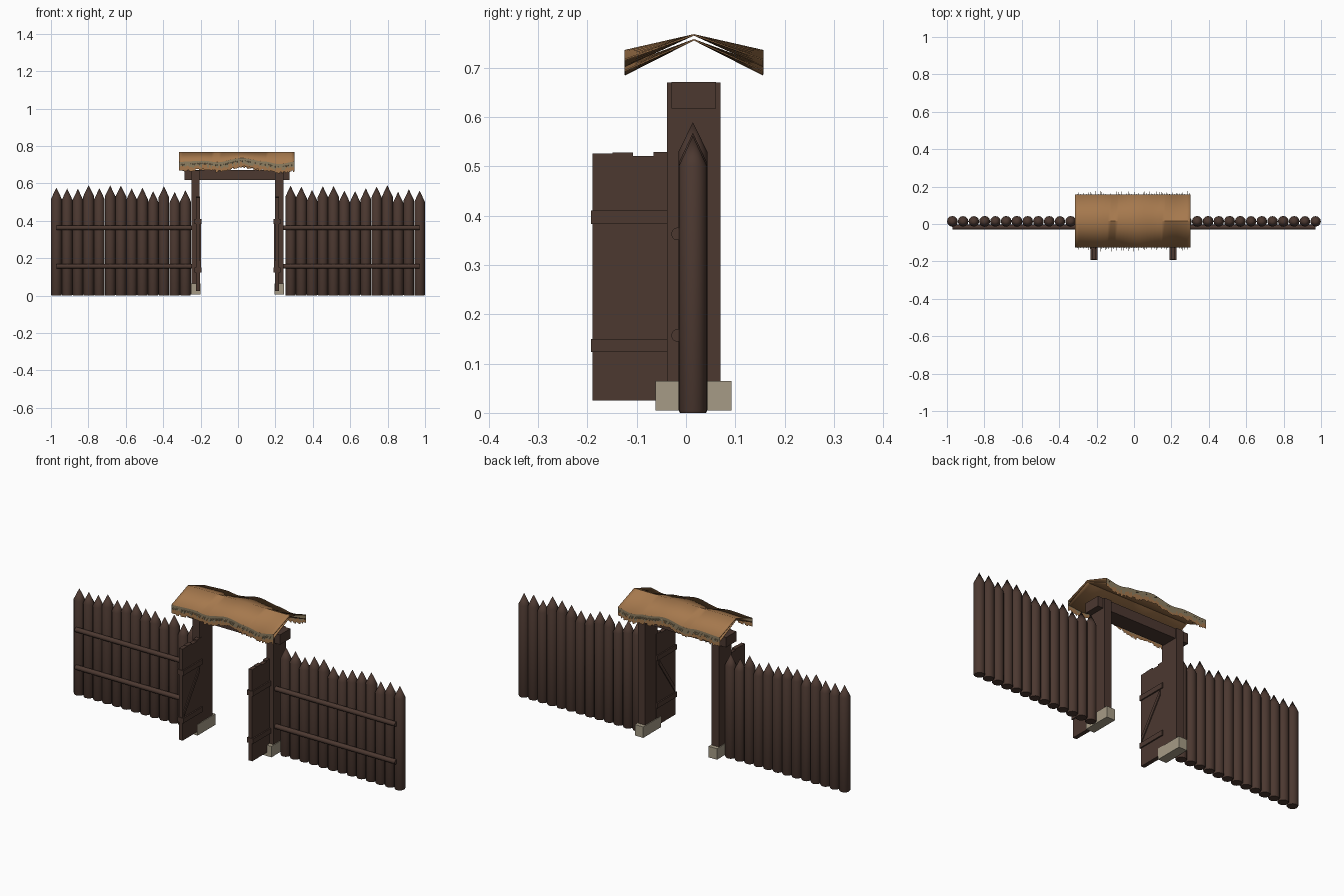
import bpy, bmesh, math, random
from mathutils import Vector

random.seed(4)
if "Cube" in bpy.data.objects:
    bpy.data.objects.remove(bpy.data.objects["Cube"])


def material(name, rgb):
    m = bpy.data.materials.new(name)
    m.use_nodes = True
    m.diffuse_color = (*rgb, 1)
    m.node_tree.nodes["Principled BSDF"].inputs["Base Color"].default_value = (*rgb, 1)
    return m


WOOD = material("dark_wood", (0.072, 0.04, 0.03))
THATCH = material("golden_thatch", (0.38, 0.19, 0.075))
GREY_STRAW = material("grey_straw", (0.27, 0.21, 0.12))
STONE = material("pale_stone", (0.38, 0.33, 0.24))


def finish(bm, name, *mats, smooth=False):
    mesh = bpy.data.meshes.new(name)
    bm.to_mesh(mesh)
    bm.free()
    for m in mats:
        mesh.materials.append(m)
    ob = bpy.data.objects.new(name, mesh)
    bpy.context.collection.objects.link(ob)
    if smooth:
        bpy.ops.object.select_all(action="DESELECT")
        ob.select_set(True)
        bpy.context.view_layer.objects.active = ob
        bpy.ops.object.shade_smooth_by_angle(angle=math.radians(40))
    return ob


def add_box(bm, xs, ys, zs):
    verts = bmesh.ops.create_cube(bm, size=1)["verts"]
    for v in verts:
        v.co = [(a + b) / 2 + c * abs(b - a) for (a, b), c in zip((xs, ys, zs), v.co)]
    return verts


def box(name, mat, xs, ys, zs):
    bm = bmesh.new()
    add_box(bm, xs, ys, zs)
    return finish(bm, name, mat)


# Lathe of (radius, height) rings about a vertical axis
def add_turned(bm, x, y, profile, sides=12):
    rings = []
    for r, z in profile:
        if r == 0:
            rings.append([bm.verts.new((x, y, z))])
        else:
            rings.append([bm.verts.new((x + r * math.cos(math.tau * i / sides),
                                        y + r * math.sin(math.tau * i / sides), z))
                          for i in range(sides)])
    for a, b in zip(rings, rings[1:]):
        for i in range(sides):
            j = (i + 1) % sides
            bm.faces.new((a[i], a[j], b[0]) if len(b) == 1 else (a[i], a[j], b[j], b[i]))
    bm.faces.new(reversed(rings[0]))


# Sharpened log fences with round rails
def fence(side, label):
    bm = bmesh.new()
    for i in range(13):
        top = random.uniform(0.552, 0.593)
        r = random.uniform(0.028, 0.0295)
        add_turned(bm, side * (0.971 - i * 0.0575), 0.014,
                   [(r * 0.9, 0), (r, 0.006), (r, top - 0.06), (0, top)])
    finish(bm, label + "_fence_logs", WOOD, smooth=True)
    for z, level in ((0.157, "lower"), (0.363, "upper")):
        bm = bmesh.new()
        add_turned(bm, 0, 0, [(0.013, 0.24), (0.013, 0.97)], 12)
        bm.faces.new([v for v in bm.verts if v.co.z > 0.9])
        for v in bm.verts:
            x, y, h = v.co
            v.co = (side * h, y - 0.017, z + x)
        bmesh.ops.recalc_face_normals(bm, faces=bm.faces)
        finish(bm, f"{label}_{level}_rail", WOOD, smooth=True)


# Open plank door with straps and a diagonal brace
def door(side, label):
    def span(a, b):
        return sorted((side * a - 0.003, side * b - 0.003))

    bm = bmesh.new()
    for i, top in enumerate((0.526, 0.528, 0.521, 0.529)):
        y = -0.19 + i * 0.0412
        add_box(bm, span(0.2, 0.222), (y, y + 0.0412), (0.025, top))
    finish(bm, label + "_door_planks", WOOD)
    for z, level in ((0.123, "lower"), (0.383, "upper")):
        box(f"{label}_door_{level}_strap", WOOD, span(0.193, 0.229), (-0.193, -0.026), (z, z + 0.027))
    bm = bmesh.new()
    for v in add_box(bm, span(0.195, 0.2), (-0.185, -0.045), (0, 0.03)):
        v.co.z += 0.15 + (v.co.y + 0.185) / 0.14 * 0.203
    finish(bm, label + "_door_brace", WOOD)


for side, label in ((1, "left"), (-1, "right")):
    fence(side, label)
    door(side, label)
    xs = sorted((side * 0.202 - 0.003, side * 0.245 - 0.003))
    box(label + "_gate_post", WOOD, xs, (-0.039, 0.07), (0.01, 0.67))
    box(label + "_foot_stone", STONE, (xs[0] - 0.004, xs[1] + 0.004), (-0.062, 0.092), (0.005, 0.065))
box("gate_crossbeam", WOOD, (-0.285, 0.275), (-0.029, 0.061), (0.617, 0.671))

# Thatched roof: a straight ridge with wavy eaves
RIDGE_Y, X0, X1, STEPS = 0.016, -0.315, 0.303, 32
WAVE = [(-0.32, 0), (-0.18, 0.3), (-0.11, -0.1), (0.02, 1), (0.14, 0.1), (0.22, -0.6), (0.31, 0.1)]


def wave(x):
    for (a, p), (b, q) in zip(WAVE, WAVE[1:]):
        if x <= b:
            t = (x - a) / (b - a)
            return p + (q - p) * t * t * (3 - 2 * t)
    return WAVE[-1][1]


def columns(n):
    return [X0 + (X1 - X0) * i / n for i in range(n + 1)]


def thatch_sheet(name, ridge_z, eave_z, amount, thickness):
    bm = bmesh.new()
    rows = []
    for x in columns(STEPS):
        z = eave_z + amount * wave(x)
        rows.append([bm.verts.new(p) for p in
                     ((x, -0.125, z), (x, RIDGE_Y, ridge_z), (x, 0.157, z))])
    for a, b in zip(rows, rows[1:]):
        for k in range(2):
            bm.faces.new((a[k], b[k], b[k + 1], a[k + 1]))
    ob = finish(bm, name, THATCH, smooth=True)
    solid = ob.modifiers.new("thickness", "SOLIDIFY")
    solid.thickness = thickness
    solid.offset = -1


thatch_sheet("roof_upper_thatch", 0.768, 0.716, 0.02, 0.003)
thatch_sheet("roof_lower_thatch", 0.758, 0.694, 0.012, 0.003)


# Ragged straw hanging below the eaves, with loose ends sticking outward
def fringe(y, out, label):
    bm = bmesh.new()
    xs = columns(70)
    for a, b in zip(xs, xs[1:]):
        ta, tb = (0.715 + 0.02 * wave(x) for x in (a, b))
        split = random.uniform(0.018, 0.036)
        drop = random.uniform(0.042, 0.054)
        for hi, lo, mat in ((0, split, 1), (split, drop, 0)):
            f = bm.faces.new([bm.verts.new(p) for p in
                              ((a, y, ta - lo), (b, y, tb - lo), (b, y, tb - hi), (a, y, ta - hi))])
            f.material_index = mat
        if random.random() < 0.8:
            tip = out * random.uniform(0.006, 0.025)
            f = bm.faces.new([bm.verts.new(p) for p in
                              ((a, y, ta - 0.012), (a + 0.003, y, ta - 0.012),
                               (a + 0.002, y + tip, ta - 0.022))])
            f.material_index = 1
    finish(bm, label + "_straw_fringe", THATCH, GREY_STRAW)


fringe(-0.125, -1, "front")
fringe(0.157, 1, "back")
